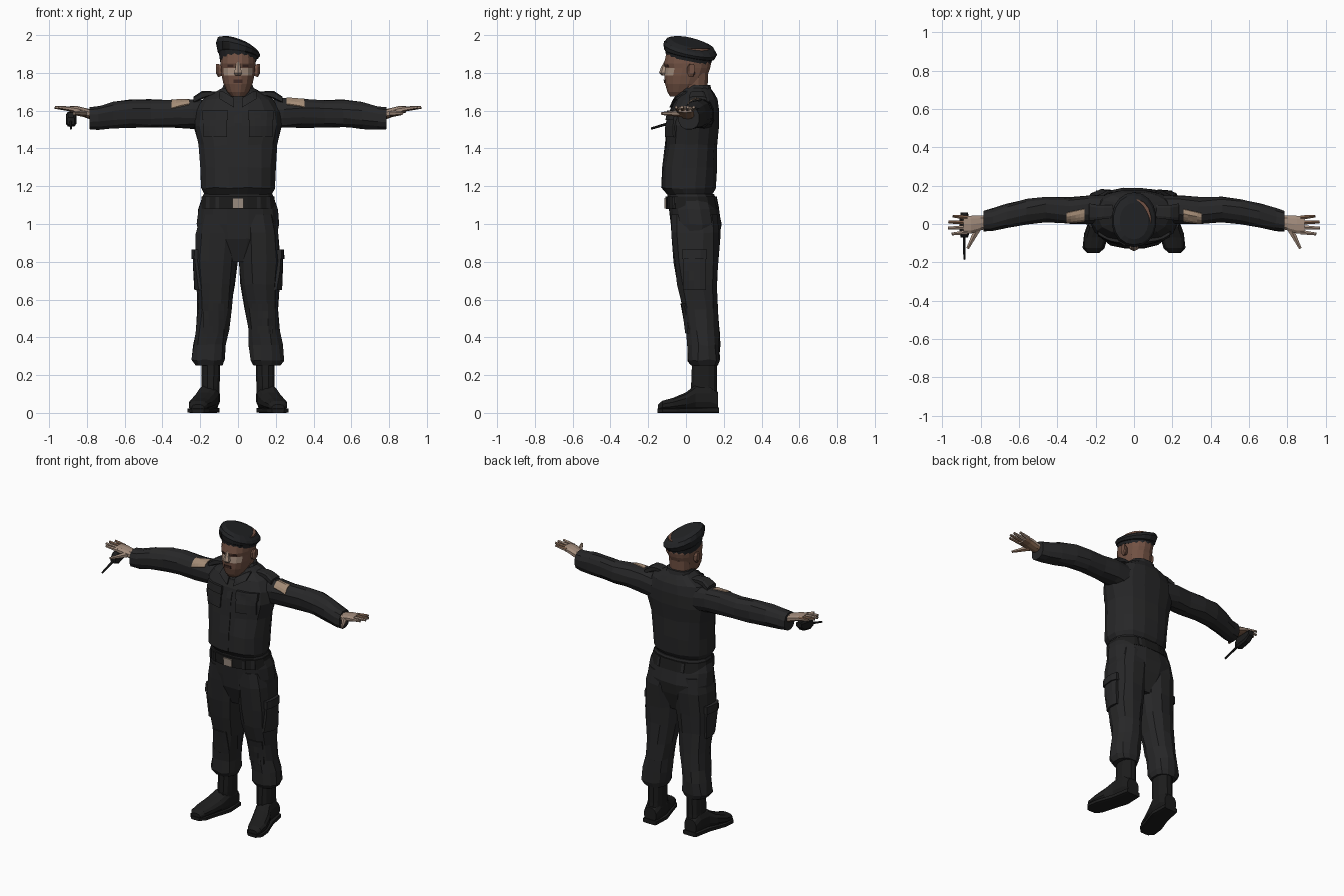
import bpy, bmesh, random
from math import cos, sin, pi, copysign
from mathutils import Vector
from mathutils.bvhtree import BVHTree

random.seed(4)
if "Cube" in bpy.data.objects:
    bpy.data.objects.remove(bpy.data.objects["Cube"], do_unlink=True)


def make_material(name, red, green, blue):
    material = bpy.data.materials.new(name)
    material.use_nodes = True
    colour = (red, green, blue, 1)
    material.diffuse_color = colour
    material.node_tree.nodes["Principled BSDF"].inputs["Base Color"].default_value = colour
    return material


cloth = make_material("black cloth", .02, .02, .021)
felt = make_material("beret felt", .016, .017, .019)
leather = make_material("black leather", .012, .012, .012)
skin = make_material("brown skin", .17, .085, .058)
light_skin = make_material("light skin", .36, .26, .2)
palm_skin = make_material("palm skin", .2, .11, .065)
dark_skin = make_material("dark lips and eyes", .055, .025, .02)
tan = make_material("tan patch", .37, .26, .18)
metal = make_material("buckle metal", .33, .27, .22)


def finish(name, mesh_data, *materials):
    bmesh.ops.recalc_face_normals(mesh_data, faces=mesh_data.faces)
    mesh = bpy.data.meshes.new(name)
    mesh_data.to_mesh(mesh)
    mesh_data.free()
    for material in materials:
        mesh.materials.append(material)
    thing = bpy.data.objects.new(name, mesh)
    bpy.context.collection.objects.link(thing)
    return thing


def loft(name, axis, stations, *materials, sides=12, power=2.4, wrinkle=0, side=1):
    """Skin rounded cross-sections; a station is position, low, high, low, high."""
    bm = bmesh.new()
    rings = []
    for number, (along, low_a, high_a, low_b, high_b) in enumerate(stations):
        ring = []
        inner = 0 < number < len(stations) - 1
        for step in range(sides):
            angle = (step + .5) * 2 * pi / sides
            c, s = cos(angle), sin(angle)
            a = (low_a + high_a + (high_a - low_a) * copysign(abs(c) ** (2 / power), c)) / 2
            b = (low_b + high_b + (high_b - low_b) * copysign(abs(s) ** (2 / power), s)) / 2
            place = Vector({"x": (along, a, b), "y": (a, along, b), "z": (a, b, along)}[axis])
            if inner and wrinkle:
                place += Vector([random.uniform(-wrinkle, wrinkle) for _ in "xyz"])
            place.x *= side
            ring.append(bm.verts.new(place))
        rings.append(ring)
    for lower, upper in zip(rings, rings[1:]):
        for i in range(sides):
            j = (i + 1) % sides
            bm.faces.new((lower[i], lower[j], upper[j], upper[i]))
    bm.faces.new(rings[0])
    bm.faces.new(rings[-1])
    return finish(name, bm, *materials)


def upright(name, stations, *materials, **options):
    """Loft along z whose stations are symmetric in x: height, half width, front, back."""
    return loft(name, "z", [(z, -w, w, f, b) for z, w, f, b in stations], *materials, **options)


def rod(name, start, end, radius, tip, *materials, sides=6):
    start, end = Vector(start), Vector(end)
    span = end - start
    bm = bmesh.new()
    bmesh.ops.create_cone(bm, cap_ends=True, segments=sides, radius1=radius, radius2=tip, depth=span.length)
    turn = span.to_track_quat("Z", "Y")
    for vert in bm.verts:
        vert.co = turn @ vert.co + (start + end) / 2
    return finish(name, bm, *materials)


def panel(name, target, centre, aim, width, height, material, lift=.006, steps=4, slant=0):
    """Plate draped on a target by casting a grid of rays along aim."""
    tree = BVHTree.FromPolygons([v.co for v in target.data.vertices],
                                [p.vertices[:] for p in target.data.polygons])
    centre, aim = Vector(centre), Vector(aim).normalized()
    across = aim.cross(Vector((0, 0, 1))).normalized()
    rise = across.cross(aim)
    bm = bmesh.new()
    grid = []
    for i in range(steps + 1):
        for j in range(steps + 1):
            u, v = (i / steps - .5) * width, (j / steps - .5) * height
            origin = centre + across * u + rise * (v + slant * u) - aim
            hit = tree.ray_cast(origin, aim)[0] or tree.find_nearest(origin + aim)[0]
            grid.append(bm.verts.new(hit + aim * .003))
    for i in range(steps):
        for j in range(steps):
            k = i * (steps + 1) + j
            bm.faces.new((grid[k], grid[k + 1], grid[k + steps + 2], grid[k + steps + 1]))
    grown = bmesh.ops.extrude_face_region(bm, geom=bm.faces[:])["geom"]
    for item in grown:
        if isinstance(item, bmesh.types.BMVert):
            item.co -= aim * (lift + .003)
    return finish(name, bm, material)


# Shirt, trousers seat and belt
shirt = upright("shirt", [
    (1.155, .18, -.1, .14), (1.19, .2, -.13, .16), (1.3, .2, -.128, .165), (1.42, .21, -.11, .17),
    (1.52, .235, -.1, .175), (1.6, .225, -.085, .175), (1.66, .19, -.055, .165),
    (1.69, .13, -.03, .15), (1.72, .085, -.02, .13)], cloth, sides=16, wrinkle=.004)
upright("trouser_seat", [
    (.8, .1, -.03, .13), (.92, .205, -.075, .175), (1, .22, -.085, .19),
    (1.08, .212, -.092, .175), (1.16, .185, -.1, .15)], cloth, sides=16, wrinkle=.003)
belt = upright("belt", [(1.08, .205, -.107, .178), (1.145, .195, -.11, .165)], leather, sides=16)
panel("belt_buckle", belt, (0, 0, 1.108), (0, 1, 0), .06, .052, metal, lift=.008)
panel("shirt_placket", shirt, (0, 0, 1.42), (0, 1, 0), .035, .46, cloth, lift=.004)

# Neck, collar and head
upright("neck", [(1.62, .075, -.03, .12), (1.7, .07, -.035, .115), (1.8, .075, -.03, .12)], skin)
upright("collar", [(1.67, .1, -.05, .14), (1.7, .092, -.035, .14), (1.735, .08, .01, .13)], cloth)
head = upright("head", [
    (1.675, .035, -.085, .02), (1.7, .058, -.1, .05), (1.74, .078, -.112, .09), (1.785, .088, -.116, .115),
    (1.825, .092, -.11, .13), (1.85, .094, -.118, .135), (1.93, .09, -.1, .13)],
    skin, light_skin, sides=16, power=2.2)
for face in head.data.polygons:
    if face.normal.y < -.5 and 1.785 < face.center.z < 1.83:
        face.material_index = 1
upright("nose", [(1.785, .016, -.128, -.09), (1.8, .025, -.142, -.09), (1.83, .014, -.132, -.09),
                 (1.86, .012, -.115, -.09)], light_skin, sides=6)
panel("lips", head, (0, 0, 1.755), (0, 1, 0), .05, .018, dark_skin)

# Beret, sheared toward the left and the back
beret = upright("beret", [
    (1.865, .096, -.104, .13), (1.895, .102, -.11, .138), (1.9, .108, -.115, .15),
    (1.93, .117, -.12, .165), (1.952, .108, -.108, .15), (1.966, .075, -.08, .11)], felt, sides=18, power=2.1)
for vert in beret.data.vertices:
    slope = min(1, max(0, (vert.co.z - 1.865) / .08))
    vert.co.z -= .34 * slope * vert.co.x + .2 * vert.co.y
panel("beret_badge", beret, (-.065, 0, 1.945), (0, 1, 0), .04, .05, leather, lift=.009)

for side, word in ((1, "left"), (-1, "right")):
    # Face details
    panel(word + "_eye", head, (side * .04, 0, 1.838), (0, 1, 0), .032, .012, dark_skin, lift=.003)
    loft(word + "_ear", "x", [(.08, .01, .04, 1.785, 1.84), (.105, .005, .05, 1.775, 1.85),
                              (.116, .015, .05, 1.795, 1.85)], skin, sides=8, side=side)

    # Sleeve, shoulder patch and shoulder strap
    sleeve = loft(word + "_sleeve", "x", [
        (.14, .01, .15, 1.49, 1.655), (.24, 0, .15, 1.505, 1.665), (.34, 0, .14, 1.51, 1.66),
        (.46, .01, .145, 1.51, 1.66), (.56, 0, .13, 1.51, 1.66), (.66, -.02, .105, 1.505, 1.645),
        (.74, -.035, .08, 1.5, 1.625), (.785, -.04, .07, 1.5, 1.62)],
        cloth, wrinkle=.005, side=side)
    panel(word + "_shoulder_patch", sleeve, (side * .305, .045, 1.63), (0, .6, -1), .095, .07,
          tan, lift=.005, slant=-.2 * side)
    loft(word + "_shoulder_strap", "x", [
        (.11, .03, .1, 1.675, 1.7), (.155, .025, .1, 1.675, 1.705), (.19, .02, .1, 1.66, 1.705),
        (.235, .015, .11, 1.64, 1.675)], cloth, sides=8, power=4, side=side)

    # Chest pockets, flaps and collar points
    panel(word + "_chest_pocket", shirt, (side * .12, 0, 1.52), (0, 1, 0), .125, .12, cloth, lift=.009)
    panel(word + "_pocket_flap", shirt, (side * .12, 0, 1.575), (0, 1, 0), .135, .05, cloth, lift=.016)
    panel(word + "_collar_point", shirt, (side * .06, 0, 1.665), (0, 1, 0), .075, .05, cloth,
          lift=.014, slant=.6 * side)

    # Hand with fingers and thumb, darker on the palm
    hand = [loft(word + "_palm", "x", [
        (.75, -.02, .045, 1.545, 1.6), (.8, -.035, .045, 1.56, 1.612), (.85, -.052, .045, 1.58, 1.624),
        (.89, -.05, .042, 1.59, 1.624)], light_skin, palm_skin, sides=10, side=side)]
    for finger, reach in enumerate((.945, .968, .97, .95)):
        y = .033 - finger * .025
        hand.append(rod(word + "_finger", (side * .87, y, 1.607), (side * reach, y * 1.25, 1.618),
                        .0135, .008, light_skin, palm_skin))
    hand.append(rod(word + "_thumb", (side * .815, -.025, 1.585), (side * .868, -.128, 1.585),
                    .019, .008, light_skin, palm_skin))
    for part in hand:
        for face in part.data.polygons:
            face.material_index = int(face.normal.z < -.3)

    # Trouser leg with cargo pocket and knee panel
    leg = loft(word + "_trouser_leg", "z", [
        (.25, .08, .225, .025, .17), (.28, .065, .243, .008, .182), (.36, .058, .235, .01, .18),
        (.44, .048, .222, 0, .175), (.55, .033, .215, -.02, .168), (.68, .014, .222, -.045, .162),
        (.8, 0, .228, -.065, .17), (.95, -.01, .222, -.078, .182), (1.05, 0, .2, -.08, .17)],
        cloth, wrinkle=.006, side=side)
    panel(word + "_cargo_pocket", leg, (side * .2, .045, .75), (-side, 0, 0), .12, .2, cloth, lift=.014)
    panel(word + "_cargo_flap", leg, (side * .2, .045, .84), (-side, 0, 0), .13, .05, cloth, lift=.022)
    panel(word + "_knee_panel", leg, (side * .13, 0, .5), (0, 1, 0), .11, .16, cloth)

    # Belt loops, front and back
    for x, way in ((.11, 1), (.16, 1), (.09, -1)):
        panel("belt_loop", belt, (side * x, 0, 1.112), (0, way, 0), .018, .06, cloth, steps=2)

    # Boot: shaft, foot and sole
    loft(word + "_boot_shaft", "z", [
        (.06, .1, .2, .03, .17), (.14, .096, .195, .025, .165), (.27, .092, .195, .03, .165)],
        leather, side=side)
    loft(word + "_boot_foot", "y", [
        (-.148, .18, .245, .01, .045), (-.125, .16, .262, .01, .065), (-.07, .14, .262, .01, .08),
        (0, .115, .24, .01, .11), (.05, .1, .215, .01, .15), (.13, .095, .205, .01, .15),
        (.17, .105, .195, .01, .11)], leather, side=side)
    loft(word + "_boot_sole", "y", [
        (-.152, .18, .245, 0, .022), (-.125, .152, .27, 0, .025), (-.05, .13, .262, 0, .025),
        (.06, .095, .222, 0, .028), (.175, .1, .2, 0, .03)], leather, sides=8, power=6, side=side)

# Radio hanging under the right hand
loft("radio", "y", [(-.07, -.905, -.865, 1.525, 1.565), (-.04, -.912, -.855, 1.515, 1.59),
                    (.03, -.91, -.86, 1.53, 1.595), (.06, -.905, -.865, 1.56, 1.595)], leather, sides=8, power=4)
rod("radio_antenna", (-.885, -.05, 1.545), (-.885, -.185, 1.505), .008, .006, leather)
